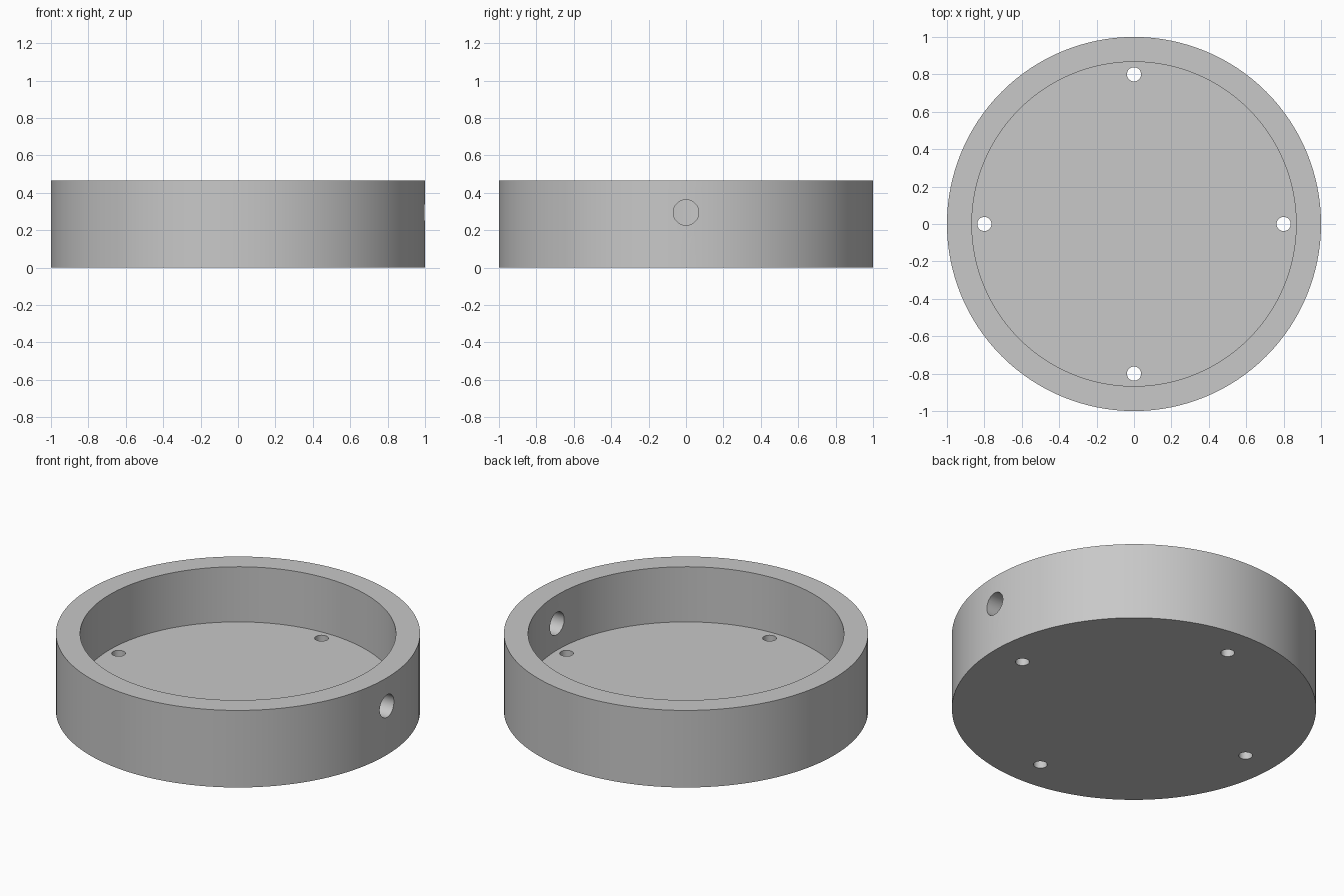
import bpy
from math import cos, sin, pi, radians

cube = bpy.data.objects.get("Cube")
if cube:
    bpy.data.objects.remove(cube, do_unlink=True)

RADIUS, HEIGHT = 1.0, 0.467
INNER_RADIUS, FLOOR = 0.867, 0.133
HOLE_RING, HOLE_RADIUS = 0.8, 0.038
PORT_Z, PORT_RADIUS = 0.295, 0.068


def cylinder(name, radius, depth, location, sides, rotation=(0, 0, 0)):
    bpy.ops.mesh.primitive_cylinder_add(vertices=sides, radius=radius, depth=depth,
                                        location=location, rotation=rotation)
    obj = bpy.context.object
    obj.name = name
    return obj


def cut(target, cutter):
    """Subtract the cutter from the target, then discard it."""
    cutter.hide_render = True
    mod = target.modifiers.new(cutter.name, 'BOOLEAN')
    mod.operation = 'DIFFERENCE'
    mod.solver = 'EXACT'
    mod.object = cutter
    bpy.context.view_layer.objects.active = target
    bpy.ops.object.modifier_apply(modifier=mod.name)
    bpy.data.objects.remove(cutter, do_unlink=True)


# Round body
dish = cylinder("round_dish", RADIUS, HEIGHT, (0, 0, HEIGHT / 2), 128)

# Open cavity above the floor
cut(dish, cylinder("cavity", INNER_RADIUS, HEIGHT, (0, 0, FLOOR + HEIGHT / 2), 128))

# Four mounting holes through the floor
for i in range(4):
    a = i * pi / 2
    cut(dish, cylinder("mounting_hole", HOLE_RADIUS, 0.4,
                       (HOLE_RING * cos(a), HOLE_RING * sin(a), 0), 32))

# Cable port through one side wall
cut(dish, cylinder("cable_port", PORT_RADIUS, 0.5, (0.95, 0, PORT_Z), 48, (0, pi / 2, 0)))

# Plain grey finish
grey = bpy.data.materials.new("light_grey")
grey.use_nodes = True
colour = (0.58, 0.58, 0.58, 1)
grey.diffuse_color = colour
grey.node_tree.nodes["Principled BSDF"].inputs["Base Color"].default_value = colour
dish.data.materials.clear()
dish.data.materials.append(grey)

# Smooth walls with crisp rims
bpy.ops.object.select_all(action='DESELECT')
dish.select_set(True)
bpy.context.view_layer.objects.active = dish
bpy.ops.object.shade_smooth_by_angle(angle=radians(30))
